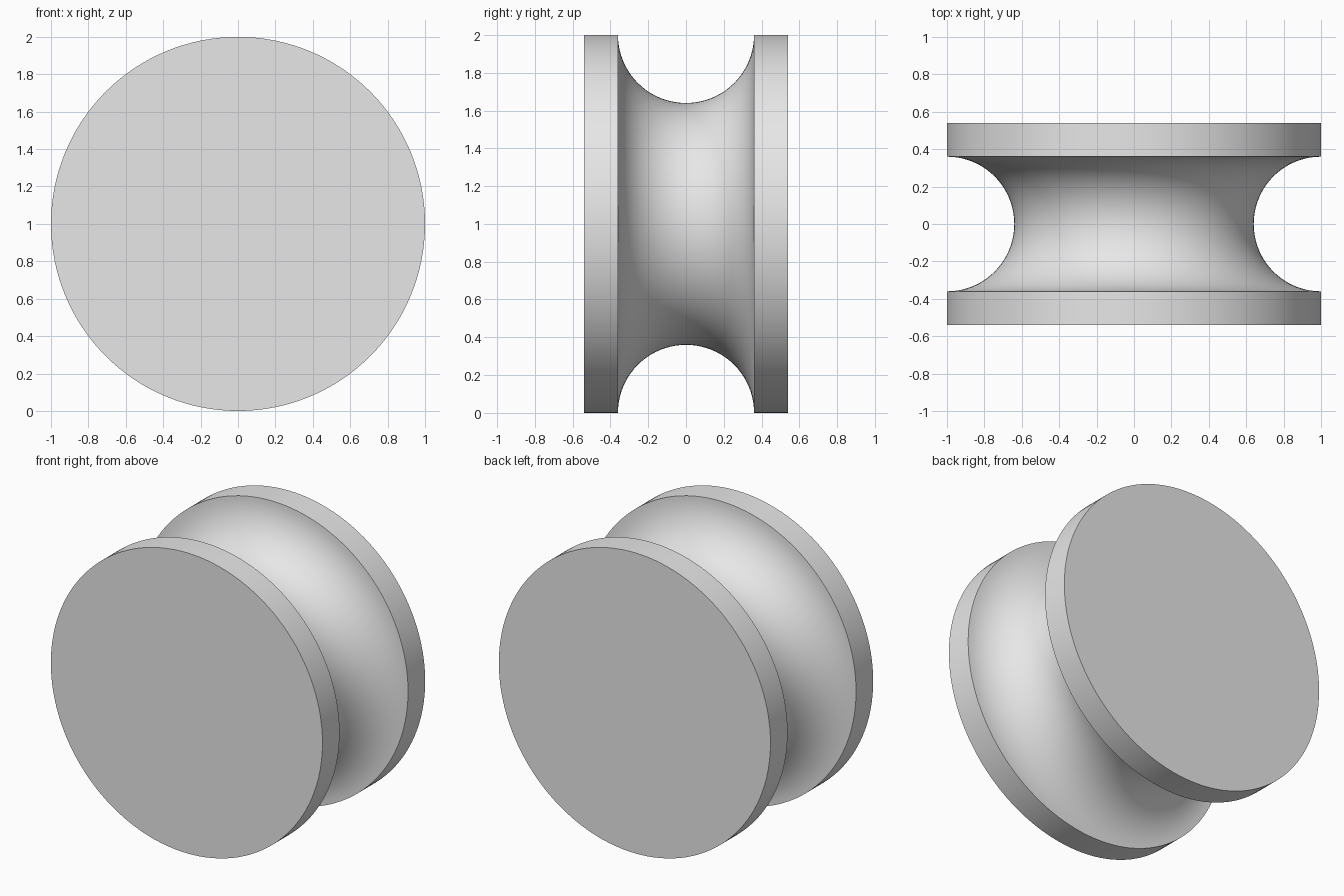
import bpy
import bmesh
from math import sin, cos, pi, radians
from mathutils import Vector

RADIUS = 1.0
HALF_WIDTH = 0.54
GROOVE = 0.36
SEGMENTS = 128
ARC_STEPS = 40

cube = bpy.data.objects.get("Cube")
if cube:
    bpy.data.objects.remove(cube, do_unlink=True)

# Plain grey material
grey = bpy.data.materials.new("light grey")
grey.use_nodes = True
grey.diffuse_color = (0.8, 0.8, 0.8, 1)
grey.node_tree.nodes["Principled BSDF"].inputs["Base Color"].default_value = grey.diffuse_color

# Half section: flat end, rim, semicircular groove, rim, flat end
profile = [(0, -HALF_WIDTH), (RADIUS, -HALF_WIDTH)]
for i in range(ARC_STEPS + 1):
    a = pi * i / ARC_STEPS
    profile.append((RADIUS - GROOVE * sin(a), -GROOVE * cos(a)))
profile += [(RADIUS, HALF_WIDTH), (0, HALF_WIDTH)]

# Turn the section around the axle
bm = bmesh.new()
points = [bm.verts.new((r, y, 0)) for r, y in profile]
edges = [bm.edges.new(pair) for pair in zip(points, points[1:])]
bmesh.ops.spin(bm, geom=points + edges, cent=Vector(), axis=(0, 1, 0),
               angle=2 * pi, steps=SEGMENTS)
bmesh.ops.remove_doubles(bm, verts=bm.verts[:], dist=0.0005)
bmesh.ops.recalc_face_normals(bm, faces=bm.faces[:])

# Merge each flat end into one face
ends = [f for f in bm.faces if abs(f.normal.y) > 0.999 and abs(f.calc_center_median().y) > GROOVE + 0.1]
bmesh.ops.dissolve_faces(bm, faces=ends)

# Stand the wheel on the ground
bmesh.ops.translate(bm, verts=bm.verts[:], vec=(0, 0, RADIUS))
mesh = bpy.data.meshes.new("grooved_wheel")
bm.to_mesh(mesh)
bm.free()
mesh.materials.append(grey)
wheel = bpy.data.objects.new("grooved_wheel", mesh)
bpy.context.collection.objects.link(wheel)

# Smooth rims and groove, crisp edges
bpy.ops.object.select_all(action="DESELECT")
wheel.select_set(True)
bpy.context.view_layer.objects.active = wheel
bpy.ops.object.shade_smooth_by_angle(angle=radians(30))
